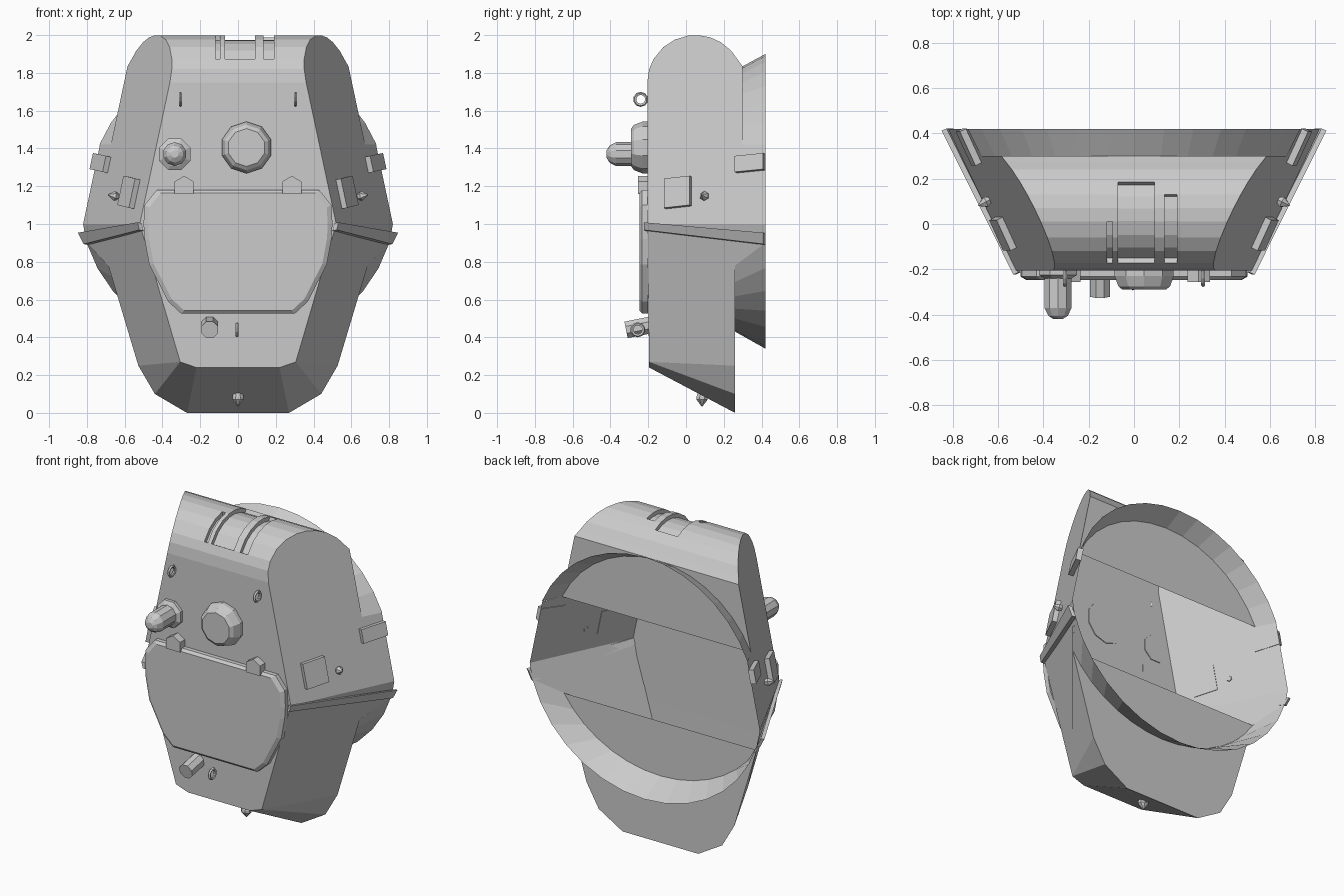
import bpy, bmesh, math
from mathutils import Vector

if "Cube" in bpy.data.objects:
    bpy.data.objects.remove(bpy.data.objects["Cube"])


def finish(name, bm):
    bmesh.ops.recalc_face_normals(bm, faces=bm.faces)
    me = bpy.data.meshes.new(name)
    bm.to_mesh(me)
    bm.free()
    ob = bpy.data.objects.new(name, me)
    bpy.context.collection.objects.link(ob)
    return ob


def loft(name, loops):
    """Bridge matching point loops and cap both ends."""
    bm = bmesh.new()
    rows = [[bm.verts.new(p) for p in loop] for loop in loops]
    n = len(rows[0])
    for a, b in zip(rows, rows[1:]):
        for i in range(n):
            bm.faces.new((a[i], a[(i + 1) % n], b[(i + 1) % n], b[i]))
    bm.faces.new(rows[0][::-1])
    bm.faces.new(rows[-1])
    return finish(name, bm)


def lathe(name, origin, axis, profile, n):
    """Turned part: profile is (distance along axis, radius)."""
    q = Vector(axis).to_track_quat('Z', 'Y')
    loft(name, [[Vector(origin) + q @ Vector((r * math.cos(2 * math.pi * (i + .5) / n),
                                              r * math.sin(2 * math.pi * (i + .5) / n), d))
                 for i in range(n)] for d, r in profile])


def flip(p, s):
    return Vector((p[0] * s, p[1], p[2]))


# Planes of the upper and lower side walls, as half-width at (y, z)
def upper(y, z):
    return (.52 + .48 * (y + .205) - .2125 * (z - 1), y, z)


def lower(y, z):
    return (.52 + .5 * (y + .205) + .3 * (z - 1), y, z)


UP_N = Vector((1, -.48, .2125)).normalized()

# Hull shell: roof grid, walls, front, bottom and back plates
bm = bmesh.new()


def face(pts):
    bm.faces.new([bm.verts.new(p) for p in pts])


def both(pts):
    for s in (1, -1):
        face([flip(p, s) for p in pts])


def full(half):
    """Close a half outline running from top to bottom with its mirror."""
    return list(half) + [flip(p, -1) for p in reversed(half)]


cols = [-.12, -.095, -.07, .09, .135, .19]
roof = []
for y in (-.205, -.195, -.172, -.12, -.06, .01, .07, .13, .185, .24, .275, .29):
    z = 1.75 + .25 * math.sqrt(max(0, 1 - ((y - .05) / .255) ** 2))
    roof.append((.3 if y == .29 else y, z))
grid = [[flip(upper(y, z), -1)] + [Vector((x, y, z)) for x in cols] + [Vector(upper(y, z))]
        for y, z in roof]
for a, b in zip(grid, grid[1:]):
    for i in range(len(a) - 1):
        face((a[i], a[i + 1], b[i + 1], b[i]))

f_mid, b_mid = upper(-.205, 1), upper(.42, 1)
step = upper(.3, 1.42)
rim_up, rim_low = upper(.42, 1.42), lower(.42, .9)
f_low, f_bot = lower(-.195, .27), (.22, -.195, .24)
b_top, b_low = lower(.26, .78), lower(.26, .25)
b_cor, b_bot = (.44, .26, .1), (.27, .26, 0)

both([upper(y, z) for y, z in roof] + [step, rim_up, upper(.42, 1.2), b_mid, f_mid])
both([f_mid, b_mid, rim_low, b_top, b_low, f_low])
both([f_low, b_low, b_cor])
both([f_low, b_cor, b_bot, f_bot])
face(full([f_bot, b_bot]))
face(grid[0] + [f_mid, flip(f_mid, -1)])
face(full([f_mid, f_low, f_bot]))
face(grid[-1] + [step, flip(step, -1)])
face(full([b_top, b_low, b_cor, b_bot]))

# Recessed roof slots
bmesh.ops.remove_doubles(bm, verts=bm.verts, dist=.0005)
for x0, x1, y0, y1 in ((-.12, -.095, -.172, .01), (-.07, .09, -.172, .185), (.135, .19, -.172, .13)):
    cells = []
    for f in bm.faces:
        c = f.calc_center_bounds()
        if x0 < c.x < x1 and y0 < c.y < y1 and c.z > 1.86 and len(f.verts) == 4:
            cells.append(f)
    ext = bmesh.ops.extrude_face_region(bm, geom=cells, use_keep_orig=False)['geom']
    for v in ext:
        if isinstance(v, bmesh.types.BMVert):
            d = Vector((0, v.co.y - .05, v.co.z - 1.75)).normalized()
            v.co -= d * .025
    bmesh.ops.delete(bm, geom=[f for f in cells if f.is_valid], context='FACES_ONLY')
finish("hull", bm)


# Flared rims around the rear opening
def arc(y, rx, rz, z_start, sign, n=14):
    t0 = math.asin(abs(z_start - 1.12) / rz)
    return [(rx * math.cos(t0 + (math.pi - 2 * t0) * i / n), y,
             1.12 + sign * rz * math.sin(t0 + (math.pi - 2 * t0) * i / n)) for i in range(n + 1)]


for name, a, b in (("upper_rim", arc(.3, .742, .715, 1.42, 1), arc(.42, .795, .78, 1.42, 1)),
                   ("lower_rim", arc(.26, .79, .69, .78, -1), arc(.42, .835, .78, .9, -1))):
    bm = bmesh.new()
    ra, rb = [[bm.verts.new(p) for p in r] for r in (a, b)]
    for i in range(len(ra) - 1):
        bm.faces.new((ra[i], ra[i + 1], rb[i + 1], rb[i]))
    finish(name, bm)

# Front access panel with bevelled edge
outline = [(.43, 1.18), (.495, 1.10), (.50, 1.0), (.495, .92), (.47, .785), (.37, .59), (.30, .525)]
outline += [(-x, z) for x, z in reversed(outline)]


def panel(y, k):
    return [(x * k, y, .86 + (z - .86) * k) for x, z in outline]


loft("front_panel", [panel(-.2, 1), panel(-.232, 1), panel(-.247, .95)])


# Mirrored fittings
def wall_plate(name, s, pts, depth):
    base = [Vector(p) for p in pts]
    loft(name, [[flip(p - UP_N * .004, s) for p in base], [flip(p + UP_N * depth, s) for p in base]])


for s, side in ((1, "right"), (-1, "left")):
    hx = .285 * s
    hinge = [(-.05, 1.16), (.05, 1.16), (.05, 1.225), (0, 1.255), (-.05, 1.225)]
    loft("hinge_" + side, [[(hx + x, y, z) for x, z in hinge] for y in (-.2, -.255)])
    wall_plate("side_band_" + side, s,
               [upper(-.215, 1.005), upper(.42, .95), lower(.42, .89), lower(-.215, .965)], .02)
    wall_plate("side_box_" + side, s,
               [upper(-.105, 1.235), upper(.03, 1.25), upper(.03, 1.095), upper(-.105, 1.08)], .03)
    wall_plate("rear_clip_" + side, s,
               [upper(.27, 1.355), upper(.42, 1.37), upper(.42, 1.285), upper(.27, 1.27)], .03)
    lathe("side_stud_" + side, flip(upper(.105, 1.145), s), flip(UP_N, s),
          [(-.005, .016), (.02, .026), (.055, .003)], 6)

# Lifting eyes
for i, (x, y, z) in enumerate(((.305, -.24, 1.66), (-.305, -.24, 1.66), (-.005, -.255, .44))):
    bpy.ops.mesh.primitive_torus_add(location=(x, y, z), rotation=(0, math.pi / 2, 0),
                                     major_segments=10, minor_segments=5,
                                     major_radius=.031, minor_radius=.009)
    bpy.context.object.name = "lifting_eye_%d" % (i + 1)

# Round hatch, lamp, pipe stub and bottom stud
F = (0, -1, 0)
lathe("round_hatch", (.045, -.2, 1.405), F, [(0, .137), (.03, .137), (.075, .12), (.09, .1)], 10)
lathe("lamp_base", (-.335, -.2, 1.37), F, [(0, .09), (.025, .09), (.04, .065)], 8)
lathe("lamp", (-.335, -.2, 1.37), F, [(0, .063), (.17, .063), (.205, .045), (.22, .02)], 10)
lathe("pipe_stub", (-.15, -.19, .465), (0, -1, -.2), [(0, .048), (.13, .048)], 8)
lathe("bottom_stud", (0, .085, .115), (0, 0, -1), [(0, .022), (.03, .032), (.045, .032), (.08, .003)], 8)
